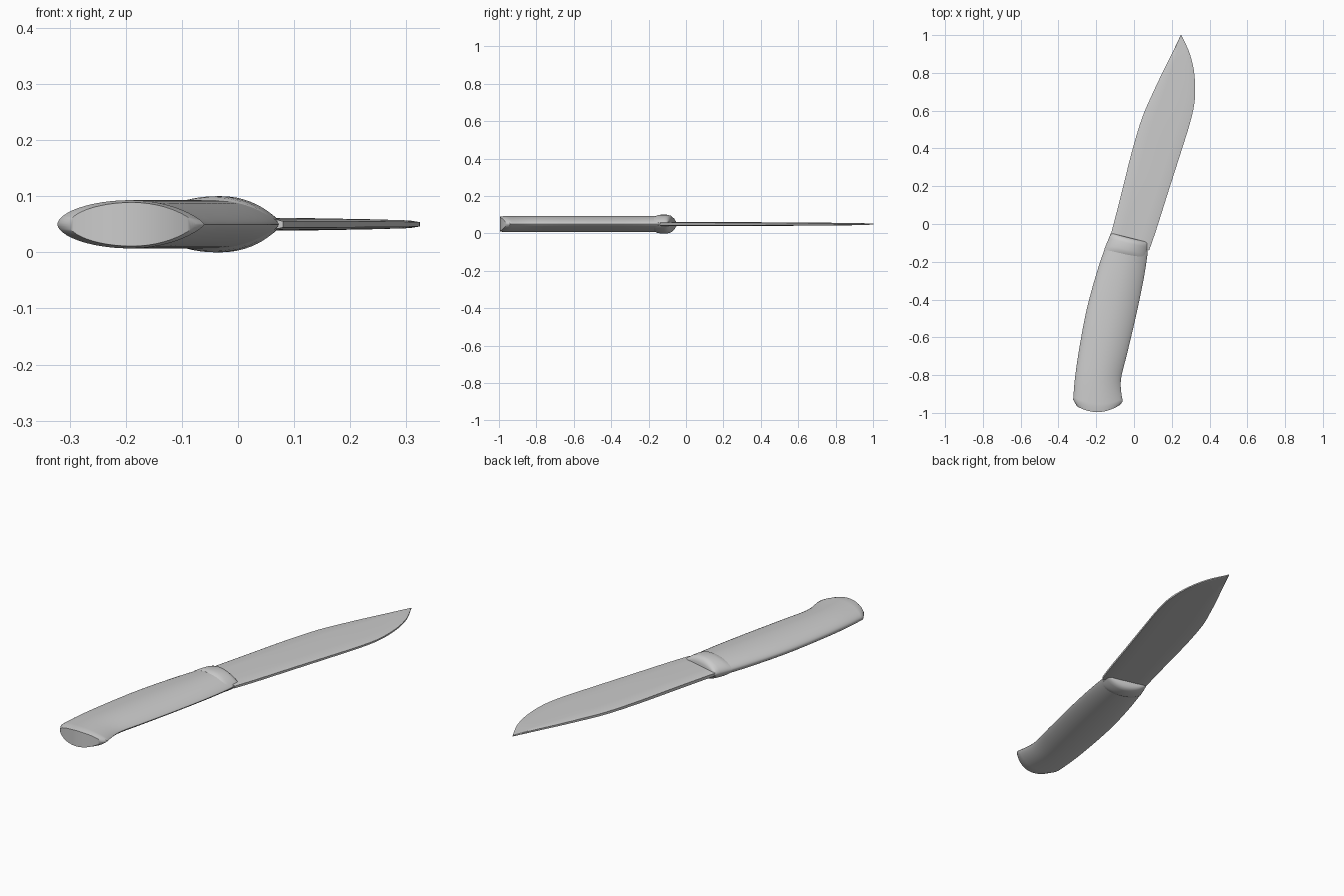
import bpy, bmesh, math

if "Cube" in bpy.data.objects:
    bpy.data.objects.remove(bpy.data.objects["Cube"], do_unlink=True)

MID_Z = 0.05

grey = bpy.data.materials.new("plain grey")
grey.use_nodes = True
grey.diffuse_color = (0.6, 0.6, 0.6, 1)
grey.node_tree.nodes["Principled BSDF"].inputs["Base Color"].default_value = (0.6, 0.6, 0.6, 1)


def loft(name, stations, section, angle):
    """Skin cross-sections. Station: left x, y, right x, y, half thickness, bulge in y.
    Section: (u, height) pairs across the upper side, mirrored to the lower side."""
    bm = bmesh.new()
    ring = [(u, h) for u, h in section] + [(u, -h) for u, h in reversed(section) if h > 0]
    rows = []
    for lx, ly, rx, ry, half, bulge in stations:
        row = []
        for u, h in ring:
            t = (u + 1) / 2
            row.append(bm.verts.new((lx + (rx - lx) * t,
                                     ly + (ry - ly) * t + bulge * (1 - u * u),
                                     MID_Z + half * h)))
        rows.append(row)
    n = len(ring)
    for a, b in zip(rows, rows[1:]):
        for i in range(n):
            j = (i + 1) % n
            bm.faces.new((a[i], a[j], b[j], b[i]))
    # End caps as strips between the upper and lower sides
    bm.faces.new(rows[0])
    bm.faces.new(rows[-1])
    bmesh.ops.triangulate(bm, faces=[f for f in bm.faces if len(f.verts) > 4])
    bmesh.ops.recalc_face_normals(bm, faces=bm.faces)
    mesh = bpy.data.meshes.new(name)
    bm.to_mesh(mesh)
    bm.free()
    mesh.materials.append(grey)
    obj = bpy.data.objects.new(name, mesh)
    bpy.context.collection.objects.link(obj)
    bpy.ops.object.select_all(action='DESELECT')
    obj.select_set(True)
    bpy.context.view_layer.objects.active = obj
    bpy.ops.object.shade_smooth_by_angle(angle=math.radians(angle))
    return obj


def smooth_stations(points, steps=5):
    """Catmull-Rom interpolation through the stations."""
    out = []
    for i in range(len(points) - 1):
        p0, p1 = points[max(i - 1, 0)], points[i]
        p2, p3 = points[i + 1], points[min(i + 2, len(points) - 1)]
        for s in range(steps):
            t = s / steps
            out.append([0.5 * (2 * b + (c - a) * t + (2 * a - 5 * b + 4 * c - d) * t * t
                               + (3 * b - a - 3 * c + d) * t ** 3)
                        for a, b, c, d in zip(p0, p1, p2, p3)])
    return out + [list(points[-1])]


# Lens section of the grip: blunt on the back, narrower on the edge side
lens = []
for k in range(25):
    u = -math.cos(math.pi * k / 24)
    h = max(0.0, 1 - u * u) ** (0.55 if u < 0 else 0.78)
    lens.append((u, h if 0 < k < 24 else 0))

# Handle, with a bowed butt
butt = [(-0.302, -0.965, -0.075, -0.958, 0.039, -0.034)]
grip = [
    (-0.322, -0.93, -0.06, -0.94, 0.043, -0.035),
    (-0.313, -0.82, -0.07, -0.83, 0.043, -0.01),
    (-0.290, -0.66, -0.035, -0.68, 0.043, 0),
    (-0.250, -0.45, 0.012, -0.48, 0.043, 0),
    (-0.192, -0.24, 0.053, -0.28, 0.043, 0),
    (-0.140, -0.09, 0.073, -0.15, 0.043, 0),
]
loft("handle", butt + smooth_stations(grip), lens, 40)

# Bolster collar, rounded towards the blade
loft("bolster", [
    (-0.158, -0.135, 0.064, -0.185, 0.043, 0),
    (-0.154, -0.125, 0.066, -0.175, 0.048, 0),
    (-0.148, -0.110, 0.069, -0.160, 0.050, 0),
    (-0.134, -0.077, 0.075, -0.125, 0.050, 0),
    (-0.128, -0.062, 0.077, -0.112, 0.046, 0),
    (-0.124, -0.053, 0.077, -0.103, 0.037, 0),
    (-0.122, -0.048, 0.076, -0.098, 0.024, 0),
], lens, 40)

# Blade: flat sides, blunt spine, finer cutting edge
blade_section = [(-1, 0.65), (-0.93, 0.95), (-0.5, 1), (0.5, 1), (0.85, 0.85), (1, 0.5)]
blade = [
    (-0.130, -0.08, 0.080, -0.14, 0.011, 0),
    (-0.108, 0.00, 0.118, -0.03, 0.011, 0),
    (-0.062, 0.18, 0.178, 0.16, 0.011, 0),
    (-0.012, 0.38, 0.242, 0.36, 0.010, 0),
    (0.042, 0.56, 0.298, 0.54, 0.009, 0),
    (0.098, 0.69, 0.322, 0.66, 0.008, 0),
    (0.150, 0.80, 0.320, 0.79, 0.007, 0),
    (0.200, 0.90, 0.296, 0.90, 0.006, 0),
    (0.245, 0.995, 0.253, 0.995, 0.003, 0),
    (0.248, 1.00, 0.250, 1.00, 0.002, 0),
]
loft("blade", smooth_stations(blade, 4), blade_section, 30)
